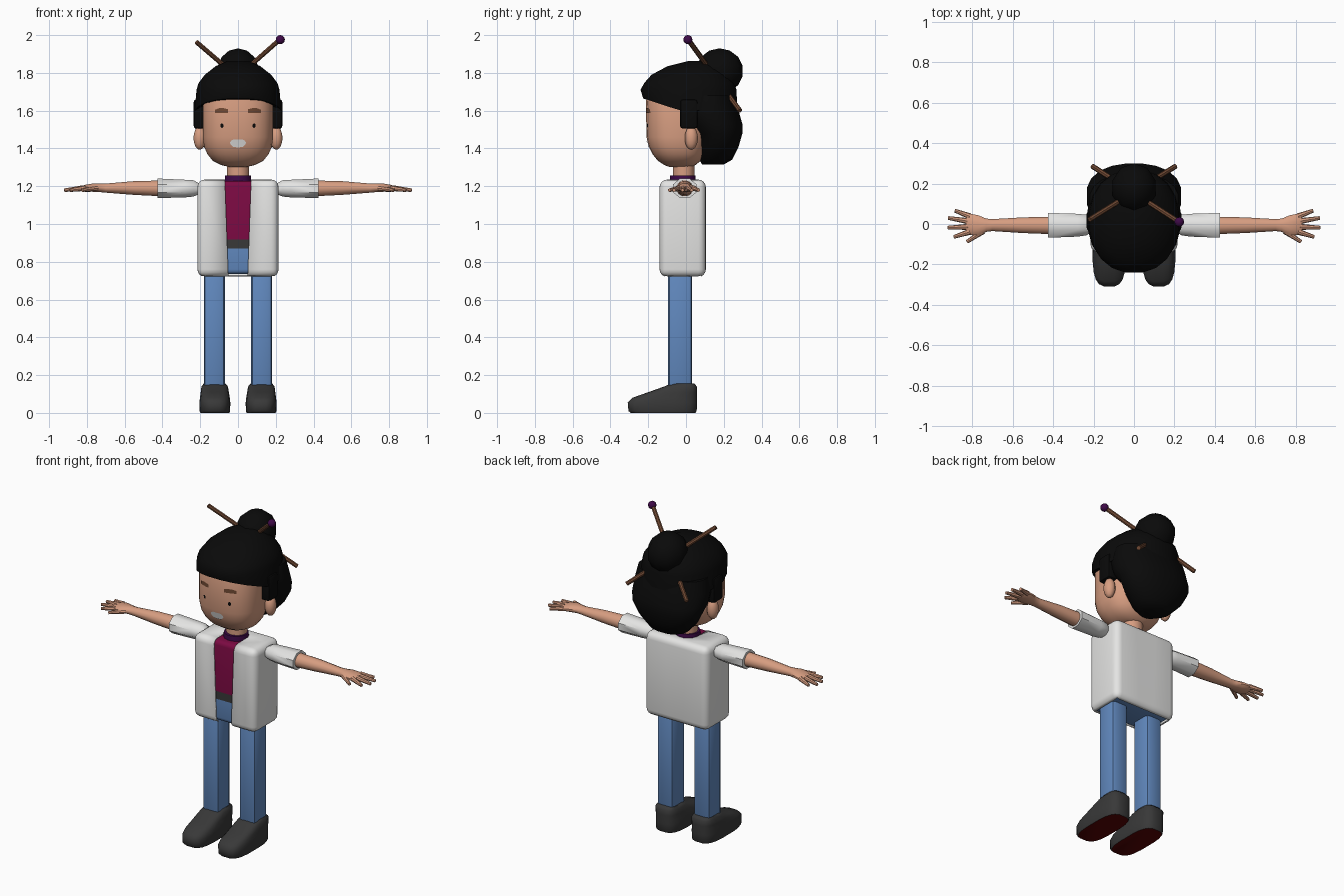
import bpy, bmesh, math
from mathutils import Vector
from mathutils.bvhtree import BVHTree

if "Cube" in bpy.data.objects:
    bpy.data.objects.remove(bpy.data.objects["Cube"])


def mat(name, r, g, b):
    m = bpy.data.materials.new(name)
    m.diffuse_color = (r, g, b, 1)
    m.use_nodes = True
    m.node_tree.nodes["Principled BSDF"].inputs["Base Color"].default_value = m.diffuse_color
    return m


SKIN = mat("skin", 0.68, 0.34, 0.22)
WHITE = mat("off_white", 0.78, 0.78, 0.77)
BLUE = mat("denim_blue", 0.12, 0.25, 0.52)
CRIMSON = mat("crimson", 0.2, 0.003, 0.055)
PURPLE = mat("dark_purple", 0.05, 0.003, 0.065)
GREY = mat("charcoal", 0.04, 0.04, 0.04)
RED = mat("sole_red", 0.1, 0.001, 0.001)
BLACK = mat("hair_black", 0.003, 0.003, 0.003)
BROWN = mat("wood_brown", 0.17, 0.07, 0.035)


def finish(name, bm, mats, mirror=False, angle=40, rule=None):
    bmesh.ops.recalc_face_normals(bm, faces=bm.faces)
    if rule:
        for f in bm.faces:
            f.material_index = rule(f)
    me = bpy.data.meshes.new(name)
    bm.to_mesh(me)
    bm.free()
    ob = bpy.data.objects.new(name, me)
    bpy.context.collection.objects.link(ob)
    for m in mats:
        me.materials.append(m)
    bpy.ops.object.select_all(action='DESELECT')
    ob.select_set(True)
    bpy.context.view_layer.objects.active = ob
    bpy.ops.object.shade_smooth_by_angle(angle=math.radians(angle))
    if mirror:
        ob.modifiers.new("mirror", 'MIRROR').use_mirror_merge = False
    return ob


def loft(bm, rings, axis='z', n=16, e=2.0, hem=None):
    """Superellipse rings (t, a0, a1, b0, b1): a, b are x, y (axis z) or y, z (axis x)."""
    loops = []
    for i, (t, a0, a1, b0, b1) in enumerate(rings):
        loop = []
        for k in range(n):
            w = 2 * math.pi * (k + 0.5) / n
            c, s = math.cos(w), math.sin(w)
            a = (a0 + a1) / 2 + (a1 - a0) / 2 * math.copysign(abs(c) ** (2 / e), c)
            b = (b0 + b1) / 2 + (b1 - b0) / 2 * math.copysign(abs(s) ** (2 / e), s)
            h = hem(b) if hem and i == 0 else t
            loop.append(bm.verts.new((a, b, h) if axis == 'z' else (t, a, b)))
        loops.append(loop)
    for p, q in zip(loops, loops[1:]):
        for k in range(n):
            j = (k + 1) % n
            bm.faces.new((p[k], p[j], q[j], q[k]))
    bm.faces.new(loops[0][::-1])
    bm.faces.new(loops[-1])
    return bm


def box(x0, x1, y0, y1, z0, z1, bevel, seg=3):
    bm = bmesh.new()
    bmesh.ops.create_cube(bm, size=1)
    for v in bm.verts:
        v.co = ((x0 + x1) / 2 + v.co.x * (x1 - x0), (y0 + y1) / 2 + v.co.y * (y1 - y0),
                (z0 + z1) / 2 + v.co.z * (z1 - z0))
    bmesh.ops.bevel(bm, geom=bm.edges[:], offset=bevel, segments=seg, profile=0.5, affect='EDGES')
    return bm


def ball(bm, centre, r, u=14, v=9):
    vs = bmesh.ops.create_uvsphere(bm, u_segments=u, v_segments=v, radius=1)["verts"]
    for p in vs:
        p.co = Vector(centre) + Vector((p.co.x * r[0], p.co.y * r[1], p.co.z * r[2]))
    return bm


def rod(bm, p0, p1, r0, r1, n=8):
    p0, p1 = Vector(p0), Vector(p1)
    vs = bmesh.ops.create_cone(bm, cap_ends=True, segments=n, radius1=r0, radius2=r1,
                               depth=(p1 - p0).length)["verts"]
    q = (p1 - p0).to_track_quat('Z', 'Y')
    for v in vs:
        v.co = (p0 + p1) / 2 + q @ v.co


def cut(bm, co, no):
    bmesh.ops.bisect_plane(bm, geom=bm.verts[:] + bm.edges[:] + bm.faces[:],
                           plane_co=co, plane_no=no)


# Shoes with red soles
shoe = [(0, .045, .2, -.295, .052), (.01, .041, .204, -.306, .058), (.055, .04, .205, -.31, .06),
        (.08, .043, .202, -.285, .06), (.11, .048, .198, -.2, .06), (.14, .053, .194, -.115, .058),
        (.155, .065, .182, -.085, .045)]
finish("shoes", loft(bmesh.new(), shoe, n=20, e=3.2), [GREY, RED], True, 50,
       lambda f: int(f.normal.z < -.8))

# Legs
finish("legs", box(.07, .18, -.095, .032, .1, .78, .022, 2), [BLUE], True, 35)

# Inner body: jeans, belt and shirt by height
bm = box(-.2, .2, -.131, .095, .735, 1.228, .025)
cut(bm, (0, 0, .87), (0, 0, 1))
cut(bm, (0, 0, .918), (0, 0, 1))


def body_colour(f):
    z = f.calc_center_median().z
    return 0 if z < .87 else 1 if z < .918 else 2


finish("body", bm, [BLUE, GREY, CRIMSON], rule=body_colour)

# Open jacket: rounded box with a tapering front gap
bm = box(-.215, .215, -.14, .105, .72, 1.235, .04, 4)
cut(bm, (0, 0, 0), (0, 1, 0))
for s in (-1, 1):
    cut(bm, (s * .051, 0, .72), (s, 0, -.036))
gone = [f for f in bm.faces if f.normal.z < -.95 or
        (abs(f.calc_center_median().x) < .02 and f.calc_center_median().y < -.01)]
bmesh.ops.delete(bm, geom=gone, context='FACES')
jacket = finish("jacket", bm, [WHITE])
jacket.modifiers.new("thickness", 'SOLIDIFY').thickness = .006

# Sleeves, arms and hands
sleeve = [(.195, -.035, .025, 1.16, 1.21), (.235, -.06, .05, 1.142, 1.235),
          (.28, -.067, .055, 1.137, 1.238), (.425, -.073, .06, 1.133, 1.245)]
finish("sleeves", loft(bmesh.new(), sleeve, 'x', 8), [WHITE], True, 50)
arm = [(.4, -.052, .038, 1.145, 1.232), (.55, -.046, .034, 1.153, 1.228),
       (.7, -.036, .025, 1.165, 1.215), (.73, -.04, .028, 1.168, 1.216),
       (.77, -.058, .045, 1.17, 1.215), (.81, -.055, .053, 1.17, 1.208), (.83, -.045, .045, 1.175, 1.2)]
bm = loft(bmesh.new(), arm, 'x', 12)
fingers = [(.81, .038, .885, .066), (.82, .014, .918, .03), (.82, -.014, .92, -.018),
           (.81, -.038, .89, -.064), (.745, -.035, .825, -.088)]
for x0, y0, x1, y1 in fingers:
    rod(bm, (x0, y0, 1.19), (x1, y1, 1.179), .015, .009)
finish("arms_and_hands", bm, [SKIN], True)

# Neck and collar
finish("neck", loft(bmesh.new(), [(1.2, -.06, .06, -.07, .045), (1.34, -.06, .06, -.07, .045)]), [SKIN])
finish("collar", loft(bmesh.new(), [(1.215, -.072, .072, -.088, .053),
                                    (1.258, -.07, .07, -.086, .051)]), [PURPLE])

# Head
head = [(z, -rx, rx, yf, yb) for z, rx, yf, yb in (
    (1.303, .05, -.09, .03), (1.312, .09, -.115, .05), (1.335, .135, -.15, .08), (1.37, .163, -.178, .1),
    (1.41, .18, -.198, .11), (1.46, .187, -.21, .12), (1.65, .187, -.213, .12),
    (1.73, .165, -.19, .1), (1.78, .1, -.12, .05))]
bm = loft(bmesh.new(), head, n=28, e=2.5)
skull = BVHTree.FromBMesh(bm)
finish("head", bm, [SKIN])
finish("ears", ball(bmesh.new(), (.203, .028, 1.455), (.033, .035, .062)), [SKIN], True)


# Painted face details: thin plates draped on the head, columns of (x, z low, z high)
def plate(name, m, columns):
    bm = bmesh.new()
    rows = [[bm.verts.new(skull.ray_cast(Vector((x, -1, z)), Vector((0, 1, 0)))[0] - Vector((0, .004, 0)))
             for z in (lo, hi)] for x, lo, hi in columns]
    for p, q in zip(rows, rows[1:]):
        bm.faces.new((p[0], q[0], q[1], p[1]))
    return finish(name, bm, [m], True)


plate("eyebrows", BROWN, [(.052, 1.587, 1.607), (.075, 1.588, 1.613), (.1, 1.588, 1.613), (.122, 1.587, 1.605)])
plate("eyes", BLACK, [(.077, 1.515, 1.527), (.085, 1.508, 1.534), (.093, 1.515, 1.527)])
plate("mouth", WHITE, [(0, 1.405, 1.446), (.025, 1.408, 1.447), (.037, 1.418, 1.44), (.042, 1.427, 1.433)])

# Hair: cap with slanted hem, back lobe, bun and sideburns
cap = [(z, -rx, rx, yf, yb) for z, rx, yf, yb in (
    (1.6, .232, -.23, .275), (1.71, .222, -.243, .27), (1.745, .212, -.225, .26), (1.79, .178, -.185, .23),
    (1.835, .12, -.1, .18), (1.862, .06, .01, .12))]
bm = loft(bmesh.new(), cap, n=20, e=2.2, hem=lambda y: 1.6 + max(0, -y - .03) * .33)
back = [(z, -rx, rx, yf, yb) for z, rx, yf, yb in (
    (1.315, .06, .085, .2), (1.34, .12, .07, .245), (1.41, .185, .06, .28), (1.48, .222, .05, .3),
    (1.53, .236, .0, .3), (1.6, .236, -.03, .28), (1.68, .22, 0, .25))]
loft(bm, back, n=20, e=2.2)
ball(bm, (0, .178, 1.81), (.115, .125, .12), 10, 7)
finish("hair", bm, [BLACK])
finish("sideburns", box(.17, .235, -.032, .062, 1.505, 1.66, .015, 2), [BLACK], True)

# Crossed hair sticks, one with a bead
bm = bmesh.new()
rod(bm, (.222, .01, 1.977), (-.205, .285, 1.6), .013, .013)
rod(bm, (-.22, .022, 1.963), (.205, .285, 1.6), .013, .013)
finish("hair_sticks", bm, [BROWN])
finish("stick_bead", ball(bmesh.new(), (.224, .01, 1.976), (.024, .024, .024), 12, 8), [PURPLE])
